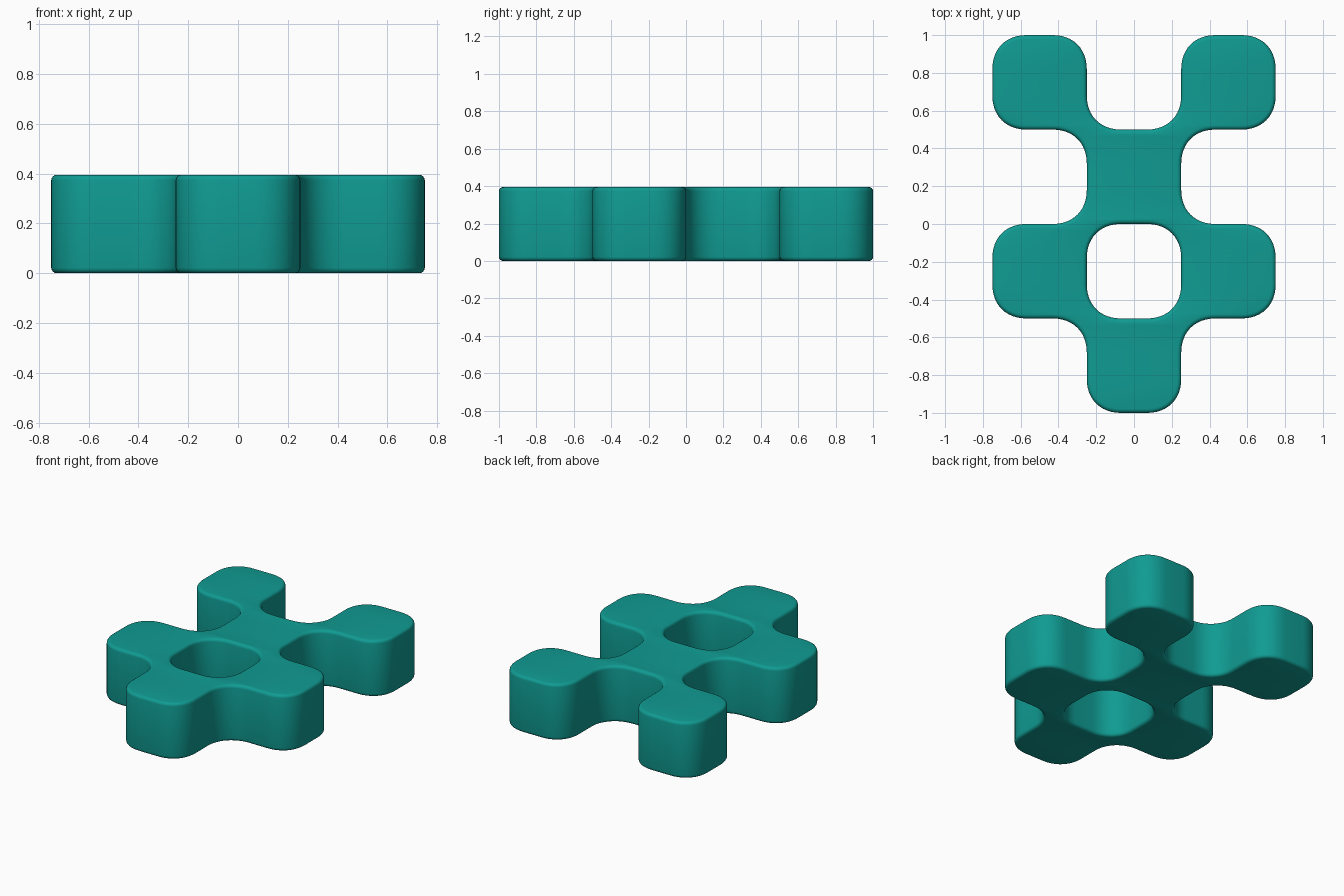
import bpy
from mathutils import Vector

if "Cube" in bpy.data.objects:
    bpy.data.objects.remove(bpy.data.objects["Cube"])

HEIGHT, BEVEL, CORNER = 0.395, 0.022, 0.18


def rounded(points, d=CORNER, k=0.6, steps=12):
    """Replace every corner of a closed polygon by a soft cubic curve."""
    pts = [Vector(p) for p in points]
    out = []
    for i, c in enumerate(pts):
        a = (pts[i - 1] - c).normalized() * d
        b = (pts[(i + 1) % len(pts)] - c).normalized() * d
        for s in range(steps + 1):
            t = s / steps
            u = 1 - t
            out.append(c + a * (u**3 + 3 * u * u * t * (1 - k))
                       + b * (t**3 + 3 * u * t * t * (1 - k)))
    return out


# Right half of the outline of diagonally joined squares, then mirrored
half = [(.25, -1), (.25, -.5), (.75, -.5), (.75, 0), (.25, 0), (.25, .5),
        (.75, .5), (.75, 1), (.25, 1), (.25, .5)]
outline = half + [(-x, y) for x, y in reversed(half)]
hole = [(-.25, -.5), (-.25, 0), (.25, 0), (.25, -.5)]

# Filled curve, extruded with softly rounded rims
curve = bpy.data.curves.new("checker_plate", 'CURVE')
curve.dimensions = '2D'
curve.fill_mode = 'BOTH'
curve.extrude = HEIGHT / 2 - BEVEL
curve.bevel_depth = BEVEL
curve.bevel_resolution = 3
curve.offset = -BEVEL
for loop in (outline, hole):
    pts = rounded(loop)
    spline = curve.splines.new('POLY')
    spline.points.add(len(pts) - 1)
    for sp, p in zip(spline.points, pts):
        sp.co = (p.x, p.y, 0, 1)
    spline.use_cyclic_u = True

plate = bpy.data.objects.new("checker_plate", curve)
bpy.context.collection.objects.link(plate)
plate.location.z = HEIGHT / 2

# Convert to mesh and smooth
bpy.context.view_layer.objects.active = plate
plate.select_set(True)
bpy.ops.object.convert(target='MESH')
plate = bpy.context.object
bpy.ops.object.mode_set(mode='EDIT')
bpy.ops.mesh.select_all(action='SELECT')
bpy.ops.mesh.remove_doubles(threshold=0.0002)
bpy.ops.mesh.normals_make_consistent(inside=False)
bpy.ops.object.mode_set(mode='OBJECT')
bpy.ops.object.shade_smooth_by_angle(angle=0.7)

# Teal material
mat = bpy.data.materials.new("teal")
mat.diffuse_color = (0.005, 0.33, 0.29, 1)
mat.use_nodes = True
mat.node_tree.nodes["Principled BSDF"].inputs["Base Color"].default_value = mat.diffuse_color
plate.data.materials.clear()
plate.data.materials.append(mat)
